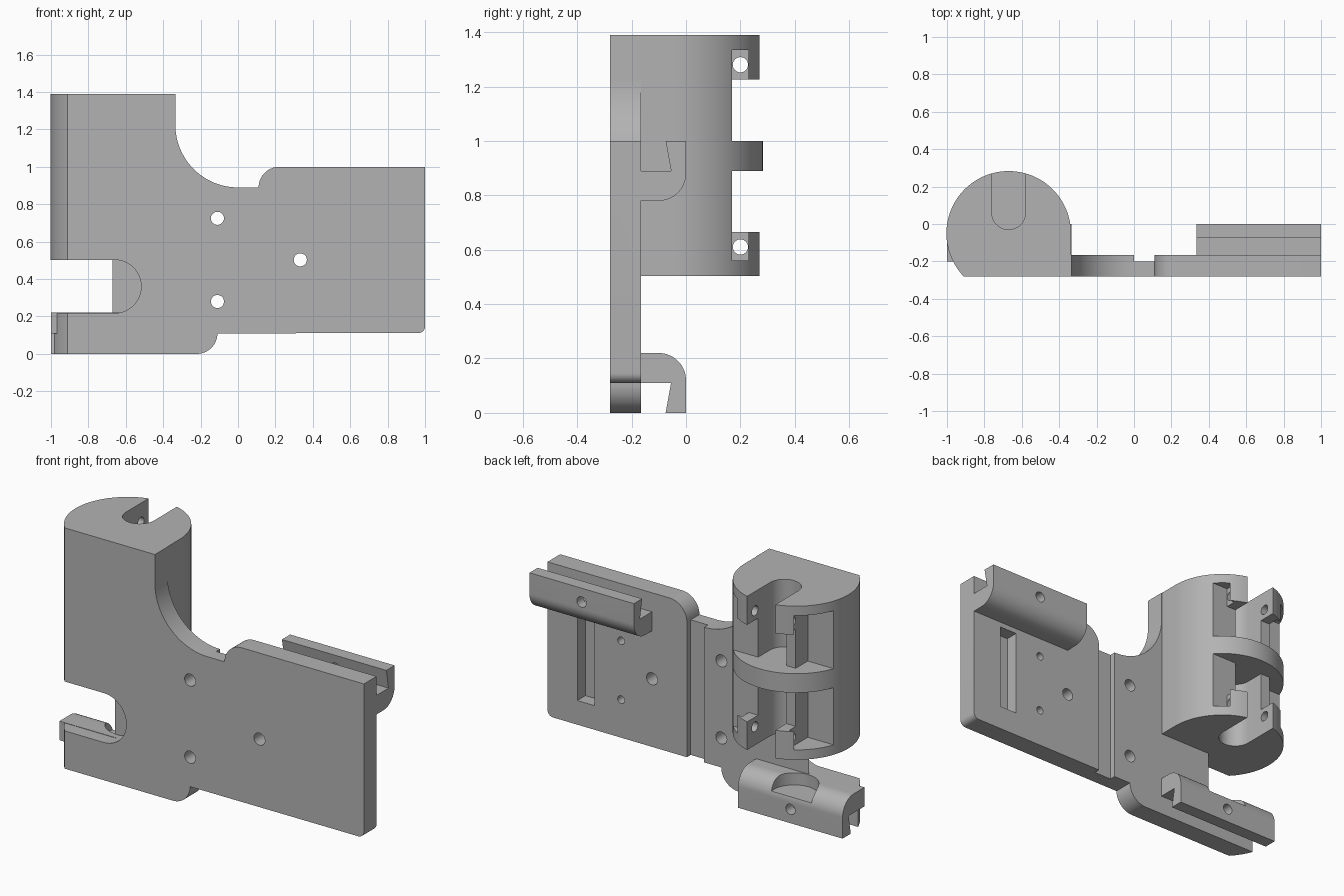
import bpy, bmesh, math
from mathutils import Matrix, Vector

cube = bpy.data.objects.get("Cube")
if cube:
    bpy.data.objects.remove(cube)

grey = bpy.data.materials.new("mid grey")
grey.use_nodes = True
COLOUR = (0.45, 0.45, 0.45, 1)
grey.diffuse_color = COLOUR
grey.node_tree.nodes["Principled BSDF"].inputs["Base Color"].default_value = COLOUR

FRONT, BACK = -0.28, -0.165      # plate faces
CX, CY, R = -0.67, -0.05, 0.333  # round column


def arc(cx, cy, r, start, end, n=16):
    steps = [math.radians(start + (end - start) * i / n) for i in range(n + 1)]
    return [(cx + r * math.cos(a), cy + r * math.sin(a)) for a in steps]


def prism(name, outline, low, high, axis):
    """Extrude a 2D outline along the named axis."""
    place = {"x": lambda p, d: (d, p[0], p[1]),
             "y": lambda p, d: (p[0], d, p[1]),
             "z": lambda p, d: (p[0], p[1], d)}[axis]
    bm = bmesh.new()
    face = bm.faces.new([bm.verts.new(place(p, low)) for p in outline])
    new = bmesh.ops.extrude_face_region(bm, geom=[face])["geom"]
    shift = Vector(place((0, 0), high - low))
    bmesh.ops.translate(bm, vec=shift, verts=[g for g in new if isinstance(g, bmesh.types.BMVert)])
    bmesh.ops.recalc_face_normals(bm, faces=bm.faces)
    mesh = bpy.data.meshes.new(name)
    bm.to_mesh(mesh)
    bm.free()
    mesh.materials.append(grey)
    obj = bpy.data.objects.new(name, mesh)
    bpy.context.collection.objects.link(obj)
    return obj


def box(name, x0, x1, y0, y1, z0, z1):
    return prism(name, [(x0, y0), (x1, y0), (x1, y1), (x0, y1)], z0, z1, "z")


def rod(name, u, v, r, low, high, axis):
    return prism(name, arc(u, v, r, 0, 360, 32)[:-1], low, high, axis)


def combine(base, tools, operation):
    """Apply each tool to the base, then drop the tool."""
    bpy.context.view_layer.objects.active = base
    for tool in tools:
        mod = base.modifiers.new("cut", "BOOLEAN")
        mod.operation, mod.object, mod.solver = operation, tool, "EXACT"
        bpy.ops.object.modifier_apply(modifier=mod.name)
        bpy.data.objects.remove(tool)


# Plate outline, seen from the front
outline = [(CX, 0)]
outline += arc(-0.22, 0.11, 0.11, -90, 0)
outline += arc(0.965, 0.146, 0.035, -90, 0, 8)
outline += [(1, 1)]
outline += arc(0.22, 0.89, 0.11, 90, 180)
outline += arc(0, 1.225, 0.335, 270, 180, 24)
outline += [(-0.335, 1.39), (CX, 1.39)]
bracket = prism("mounting_bracket", outline, FRONT, BACK, "y")

# Round column with a flat front, and the foot that continues its edge below
flat = math.degrees(math.asin((FRONT - CY) / R))
edge = math.degrees(math.asin((BACK - CY) / R))
column = prism("column", [(CX + R, FRONT)] + arc(CX, CY, R, 0, 180 - flat, 72), 0.503, 1.39, "z")
foot = prism("foot", arc(CX, CY, R, 180 - edge, 180 - flat, 10) + [(-0.6, FRONT), (-0.6, BACK)],
             0, 0.6, "z")
combine(bracket, [column, foot], "UNION")

# Open side slot in the plate
slot = prism("slot_cutter", [(-1.2, 0.218)] + arc(-0.66, 0.3605, 0.1425, -90, 90, 24)
             + [(-1.2, 0.503)], -0.4, BACK, "y")
combine(bracket, [slot], "DIFFERENCE")

# Hooked rails: the lower one is the upper one turned half a turn
profile = [(-0.2, 0.89), (-0.2, 0.78)] + arc(-0.1, 0.88, 0.1, -90, 0)
profile += [(0, 1), (-0.075, 1), (-0.055, 0.89)]
rails = [prism(n, profile, 0.333, 1, "x") for n in ("upper_rail", "lower_rail")]
rails[1].data.transform(Matrix.Translation((0, 0, 1)) @ Matrix.Rotation(math.pi, 4, "Y"))
combine(rails[1], [rod("relief", CX, -0.03, 0.13, 0.15, 0.4, "z")], "DIFFERENCE")
combine(bracket, rails, "UNION")

cutters = []
# Plate holes, rail holes and blind holes
for x, z in ((-0.11, 0.725), (-0.11, 0.28), (0.333, 0.503)):
    cutters.append(rod("plate_hole", x, z, 0.035, -0.4, 0, "y"))
for x, z in ((0.667, 0.92), (-0.667, 0.08)):
    cutters.append(rod("rail_hole", x, z, 0.03, -0.1, 0.1, "y"))
for z in (0.33, 0.67):
    cutters.append(rod("blind_hole", 0.53, z, 0.022, -0.24, -0.1, "y"))
# Back groove and rectangular pocket
cutters.append(box("back_groove", 0, 0.11, -0.2, -0.1, 0, 1.1))
cutters.append(box("back_pocket", 0.7, 0.81, -0.24, -0.1, 0.25, 0.75))

# Column cuts on both sides of the middle ring
u_shape = [(CX - 0.09, 0.4)] + arc(CX, 0.06, 0.09, 180, 360) + [(CX + 0.09, 0.4)]
for low, high, g0, g1, w0, w1 in ((0.4, 0.89, 0.665, 0.89, 0.56, 0.7),
                                  (1, 1.5, 1, 1.225, 1.19, 1.335)):
    cutters.append(prism("u_slot", u_shape, low, high, "z"))
    cutters.append(box("band_groove", -1.1, -0.2, 0.17, 0.4, g0, g1))
    cutters.append(box("side_recess", -1.1, CX - 0.15, 0.06, 0.2, g0, g1))
    cutters.append(box("left_window", CX + 0.15, -0.2, 0.17, 0.23, w0, w1))
    cutters.append(box("right_window", -1.1, CX - 0.15, 0.06, 0.23, w0, w1))
    middle = 0.61 if low < 1 else 1.28
    cutters.append(rod("bolt_hole", 0.2, middle, 0.028, -1.1, -0.2, "x"))
combine(bracket, cutters, "DIFFERENCE")

# Smooth rounds, sharp corners
bpy.ops.object.select_all(action="DESELECT")
bracket.select_set(True)
bpy.context.view_layer.objects.active = bracket
bpy.ops.object.shade_smooth_by_angle(angle=math.radians(25))
